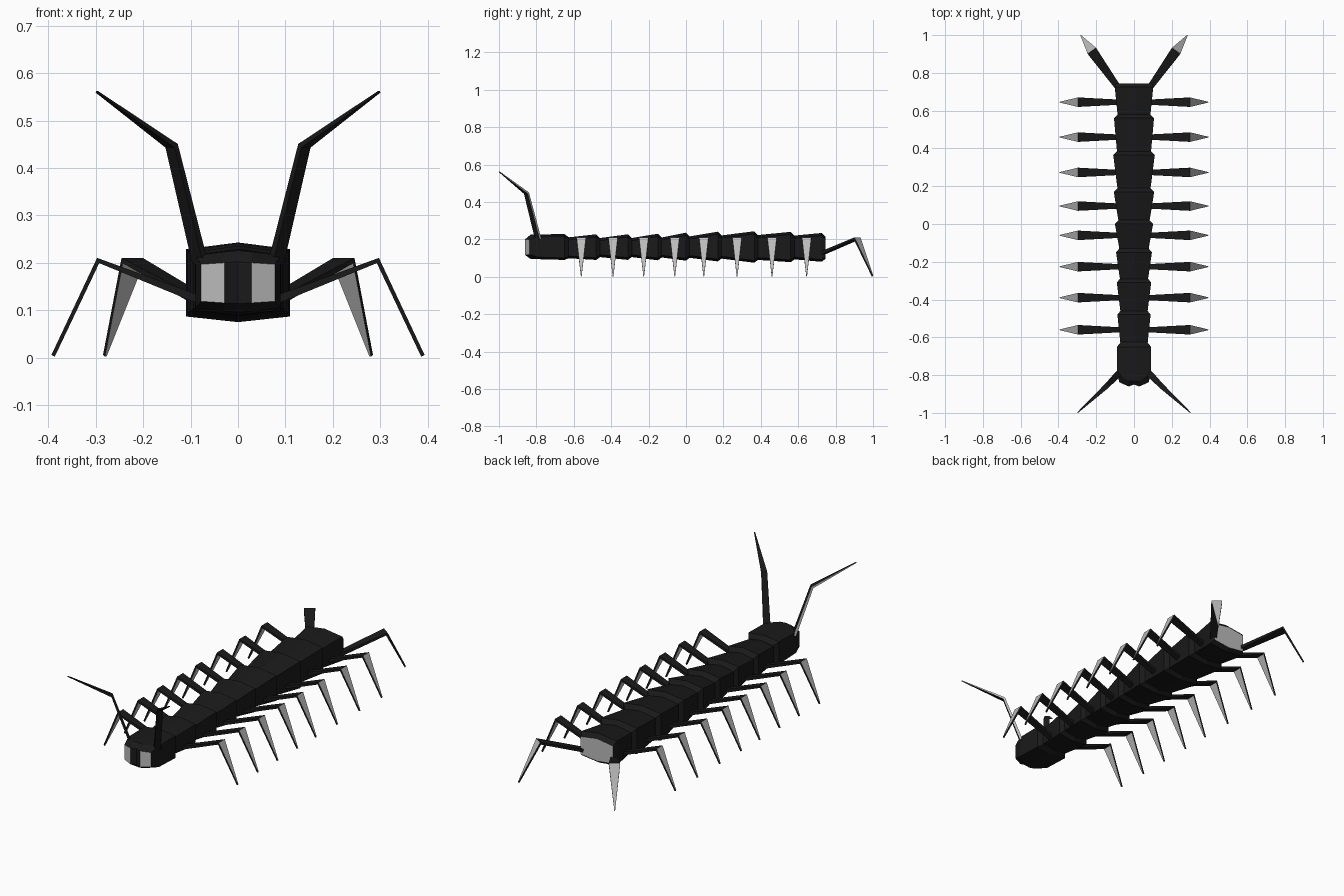
import bpy
from mathutils import Vector

if "Cube" in bpy.data.objects:
    bpy.data.objects.remove(bpy.data.objects["Cube"])


def material(name, v):
    m = bpy.data.materials.new(name)
    m.diffuse_color = (v, v, v, 1)
    m.use_nodes = True
    m.node_tree.nodes["Principled BSDF"].inputs["Base Color"].default_value = m.diffuse_color
    return m


BLACK, GREY = material("black", 0.01), material("grey", 0.5)


def add_object(name, verts, faces, grey=()):
    me = bpy.data.meshes.new(name)
    me.from_pydata(verts, [], faces)
    me.materials.append(BLACK)
    me.materials.append(GREY)
    for i in grey:
        me.polygons[i].material_index = 1
    ob = bpy.data.objects.new(name, me)
    bpy.context.collection.objects.link(ob)
    return ob


def bridge(rings, n):
    return [(r * n + i, r * n + (i + 1) % n, (r + 1) * n + (i + 1) % n, (r + 1) * n + i)
            for r in range(rings - 1) for i in range(n)]


# Segmented body: each plate flares toward the back, then steps in
def section(y, w, top, bot):
    return [(0, y, top), (-w, y, top - 0.014), (-w, y, bot + 0.012),
            (0, y, bot), (w, y, bot + 0.012), (w, y, top - 0.014)]


plates = [(-0.48, 0.088, 0.227, 0.090), (-0.31, 0.091, 0.227, 0.090), (-0.15, 0.095, 0.230, 0.088),
          (0.00, 0.101, 0.236, 0.086), (0.17, 0.107, 0.241, 0.082), (0.365, 0.110, 0.243, 0.075),
          (0.56, 0.106, 0.240, 0.078), (0.725, 0.102, 0.234, 0.080)]
body = section(-0.65, 0.07, 0.208, 0.10)
for y, w, top, bot in plates:
    body += section(y, w, top, bot)
    last = y > 0.7
    body += section(y + 0.02, w * (0.93 if last else 0.82), top - 0.02, bot + 0.015)
faces = bridge(len(plates) * 2 + 1, 6)
n = len(body)
faces += [tuple(range(5, -1, -1)), tuple(range(n - 6, n))]
add_object("body", body, faces, grey=[len(faces) - 1])


# Head with two flat eye faces and a notch between them
def head_ring(w, inner, ys, top, bot, drop):
    y0, y1, y2 = ys
    cols = [(-w, y2, drop), (-inner, y1, drop * 0.3), (0, y0, 0), (inner, y1, drop * 0.3), (w, y2, drop)]
    return ([(x, y, top - d) for x, y, d in cols] +
            [(x, y, bot + d) for x, y, d in reversed(cols)])


head = (head_ring(0.070, 0.03, (-0.625,) * 3, 0.210, 0.10, 0.01) +
        head_ring(0.090, 0.03, (-0.65,) * 3, 0.228, 0.090, 0.01) +
        head_ring(0.090, 0.03, (-0.83, -0.83, -0.79), 0.226, 0.095, 0.01) +
        head_ring(0.078, 0.028, (-0.85, -0.86, -0.838), 0.202, 0.114, 0.005))
faces = bridge(4, 10)
faces.append(tuple(range(9, -1, -1)))
k = len(faces)
faces += [(30 + i, 31 + i, 38 - i + 0, 39 - i) for i in range(4)]
add_object("head", head, faces, grey=[k, k + 3])


# Flat, two-part tapering limb: root, joint, tip
def limb(name, pts, widths, thick, grey):
    p = [Vector(q) for q in pts]
    flat = p[2] - p[0]
    side = Vector((-flat.y, flat.x, 0)).normalized()
    d0, d1 = (p[1] - p[0]).normalized(), (p[2] - p[1]).normalized()
    verts = []
    for q, d, w, t in zip(p, (d0, (d0 + d1).normalized(), d1), widths, thick):
        up = side.cross(d).normalized() * t / 2
        s = side * w / 2
        verts += [q - s - up, q + s - up, q + s + up, q - s + up]
    add_object(name, verts, bridge(3, 4) + [(3, 2, 1, 0), (8, 9, 10, 11)], grey)


for sx, tag in ((1, "right"), (-1, "left")):
    # Walking legs
    for i, y in enumerate((-0.56, -0.39, -0.226, -0.06, 0.095, 0.273, 0.46, 0.645)):
        limb(f"leg_{tag}_{i + 1}", [(sx * 0.07, y, 0.118), (sx * 0.295, y, 0.205), (sx * 0.39, y, 0.004)],
             (0.026, 0.05, 0.004), (0.018, 0.012, 0.008), (4, 6))
    # Rear legs
    limb(f"rear_leg_{tag}", [(sx * 0.075, 0.71, 0.118), (sx * 0.222, 0.915, 0.205), (sx * 0.281, 0.997, 0.004)],
         (0.03, 0.055, 0.004), (0.018, 0.012, 0.008), (4, 6))
    # Antennae, grey along the front edge
    edge = (3, 7) if sx < 0 else (1, 5)
    limb(f"antenna_{tag}", [(sx * 0.080, -0.79, 0.20), (sx * 0.14, -0.853, 0.447), (sx * 0.298, -0.998, 0.561)],
         (0.034, 0.028, 0.005), (0.014, 0.012, 0.004), edge)
